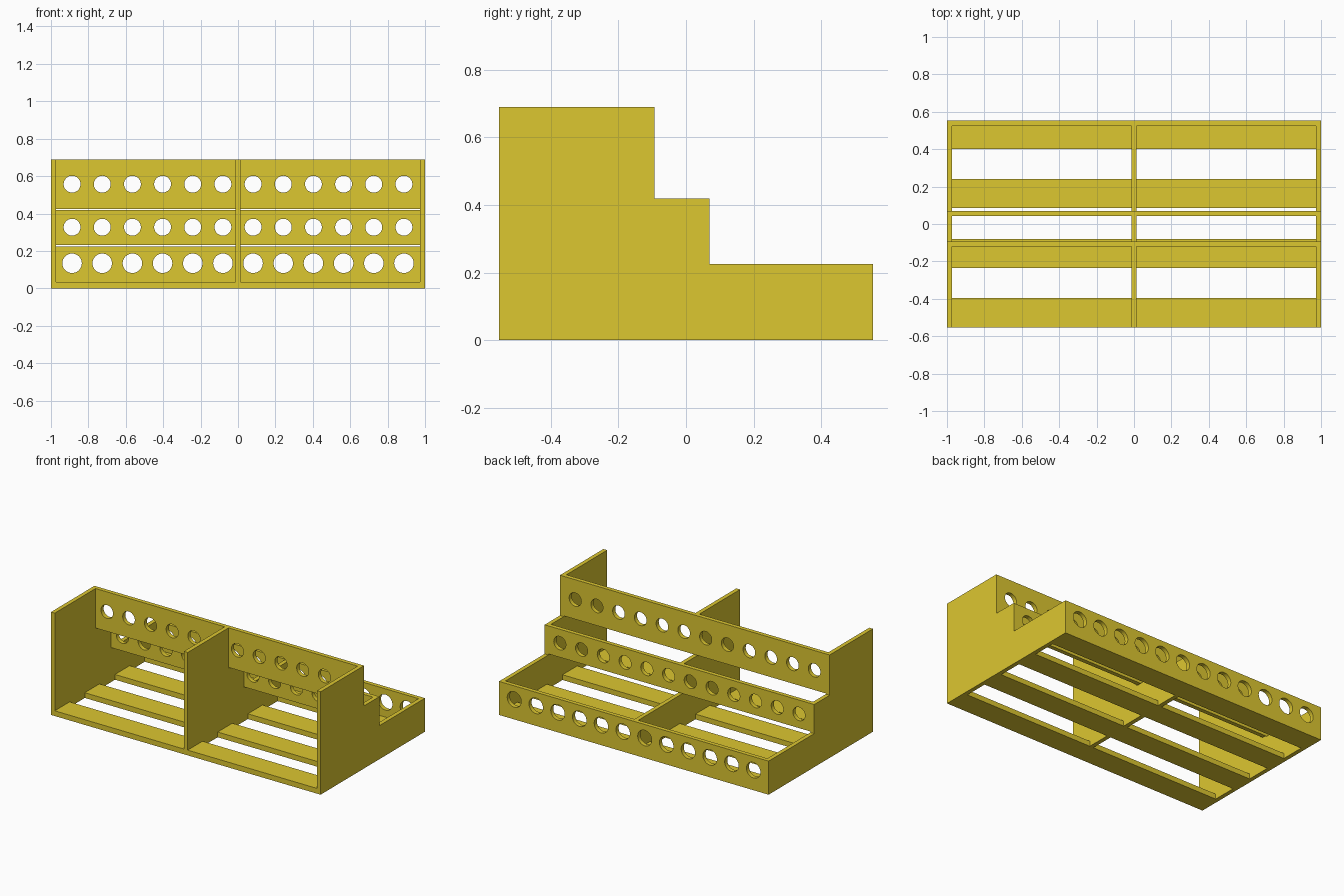
import bpy, bmesh, math
from mathutils import Matrix

if "Cube" in bpy.data.objects:
    bpy.data.objects.remove(bpy.data.objects["Cube"])

T = 0.028           # board thickness
Y = 0.553           # half depth
XI = 0.972          # inner face of the side panels


def finish(name, bm):
    bmesh.ops.recalc_face_normals(bm, faces=bm.faces)
    me = bpy.data.meshes.new(name)
    bm.to_mesh(me)
    bm.free()
    ob = bpy.data.objects.new(name, me)
    bpy.context.collection.objects.link(ob)
    me.materials.append(paint)
    return ob


def box(name, x0, x1, y0, y1, z0, z1):
    bm = bmesh.new()
    bmesh.ops.create_cube(bm, size=1)
    for v in bm.verts:
        v.co = ((x0 + x1) / 2 + v.co.x * (x1 - x0),
                (y0 + y1) / 2 + v.co.y * (y1 - y0),
                (z0 + z1) / 2 + v.co.z * (z1 - z0))
    return finish(name, bm)


def stepped_panel(name, x0, x1, inset=0.0):
    """Stepped side profile extruded along x; inset pulls the risers forward."""
    a, b, c = -0.093 - inset, 0.07 - inset, Y - inset
    pts = [(-Y, 0), (c, 0), (c, 0.225), (b, 0.225),
           (b, 0.42), (a, 0.42), (a, 0.69), (-Y, 0.69)]
    bm = bmesh.new()
    f = bm.faces.new([bm.verts.new((x0, y, z)) for y, z in pts])
    ext = bmesh.ops.extrude_face_region(bm, geom=[f])["geom"]
    verts = [e for e in ext if isinstance(e, bmesh.types.BMVert)]
    bmesh.ops.translate(bm, verts=verts, vec=(x1 - x0, 0, 0))
    return finish(name, bm)


def holed_board(name, y_back, z0, z1, z_hole, r):
    """Riser board with a row of twelve round holes."""
    board = box(name, -XI, XI, y_back - T, y_back, z0, z1)
    bm = bmesh.new()
    for i in range(12):
        m = (Matrix.Translation(((i - 5.5) * 0.1613, y_back - T / 2, z_hole))
             @ Matrix.Rotation(math.pi / 2, 4, 'X'))
        bmesh.ops.create_cone(bm, cap_ends=True, segments=48, radius1=r,
                              radius2=r, depth=0.1, matrix=m)
    cutter = finish(name + "_cutter", bm)
    cutter.hide_render = True
    mod = board.modifiers.new("holes", 'BOOLEAN')
    mod.operation = 'DIFFERENCE'
    mod.solver = 'EXACT'
    mod.object = cutter
    bpy.ops.object.select_all(action='DESELECT')
    bpy.context.view_layer.objects.active = board
    board.select_set(True)
    bpy.ops.object.modifier_apply(modifier=mod.name)
    bpy.data.objects.remove(cutter)
    bpy.ops.object.shade_smooth_by_angle(angle=math.radians(30))


paint = bpy.data.materials.new("yellow")
paint.diffuse_color = (0.72, 0.57, 0.03, 1)
paint.use_nodes = True
paint.node_tree.nodes["Principled BSDF"].inputs["Base Color"].default_value = paint.diffuse_color

# Outer side panels and centre divider
stepped_panel("left_side", -1, -XI)
stepped_panel("right_side", XI, 1)
stepped_panel("centre_divider", -T / 2, T / 2, inset=T)

# Three stepped boards with holes
holed_board("top_board", -0.093, 0.425, 0.69, 0.557, 0.045)
holed_board("middle_board", 0.07, 0.232, 0.42, 0.327, 0.045)
holed_board("low_board", Y, 0, 0.225, 0.134, 0.052)

# Four floor slats (the rear one butts against the low board)
for i, (y0, y1) in enumerate([(-Y, -0.396), (-0.235, -0.08),
                              (0.085, 0.24), (0.4, Y - T)]):
    box(f"floor_slat_{i + 1}", -XI, XI, y0, y1, 0, 0.035)
